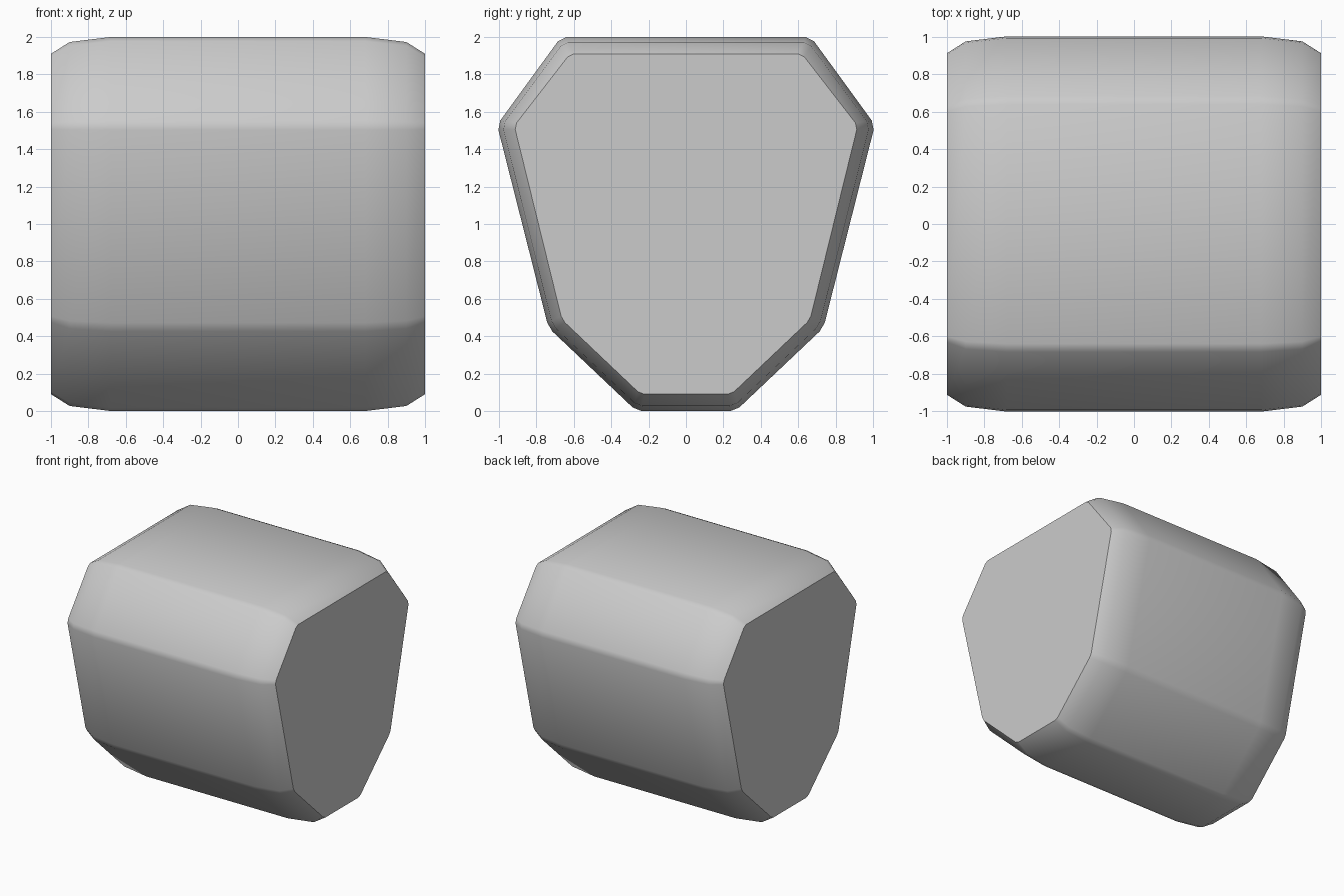
import bpy, bmesh, math
from mathutils import Vector

if "Cube" in bpy.data.objects:
    bpy.data.objects.remove(bpy.data.objects["Cube"])

# Half profiles (y, z) from top to bottom: widest section and end cap
OUTER = [(0.668, 2.0), (1.01, 1.53), (0.735, 0.445), (0.265, 0.0)]
INNER = [(0.62, 1.91), (0.918, 1.525), (0.663, 0.488), (0.243, 0.09)]
# Stations along x: position, blend from outer to inner profile, corner cut
STATIONS = [(-1, 1, 0.02), (-0.9, 0.3, 0.025), (-0.68, 0, 0.028),
            (0.68, 0, 0.028), (0.9, 0.3, 0.025), (1, 1, 0.02)]


def section(blend, cut):
    half = [Vector(a).lerp(Vector(b), blend) for a, b in zip(OUTER, INNER)]
    corners = half + [Vector((-p.x, p.y)) for p in reversed(half)]
    points = []
    for i, p in enumerate(corners):
        for q in (corners[i - 1], corners[(i + 1) % len(corners)]):
            points.append(p + (q - p).normalized() * cut)
    return points


# Faceted body, lofted between the stations and capped
bm = bmesh.new()
rings = [[bm.verts.new((x, p.x, p.y)) for p in section(blend, cut)]
         for x, blend, cut in STATIONS]
n = len(rings[0])
for a, b in zip(rings, rings[1:]):
    for i in range(n):
        j = (i + 1) % n
        bm.faces.new((a[i], a[j], b[j], b[i]))
bm.faces.new(rings[0])
bm.faces.new(rings[-1])
bmesh.ops.recalc_face_normals(bm, faces=bm.faces[:])
mesh = bpy.data.meshes.new("faceted_body")
bm.to_mesh(mesh)
bm.free()
body = bpy.data.objects.new("faceted_body", mesh)
bpy.context.collection.objects.link(body)
bpy.context.view_layer.objects.active = body
body.select_set(True)
bpy.ops.object.shade_smooth_by_angle(angle=math.radians(40))
